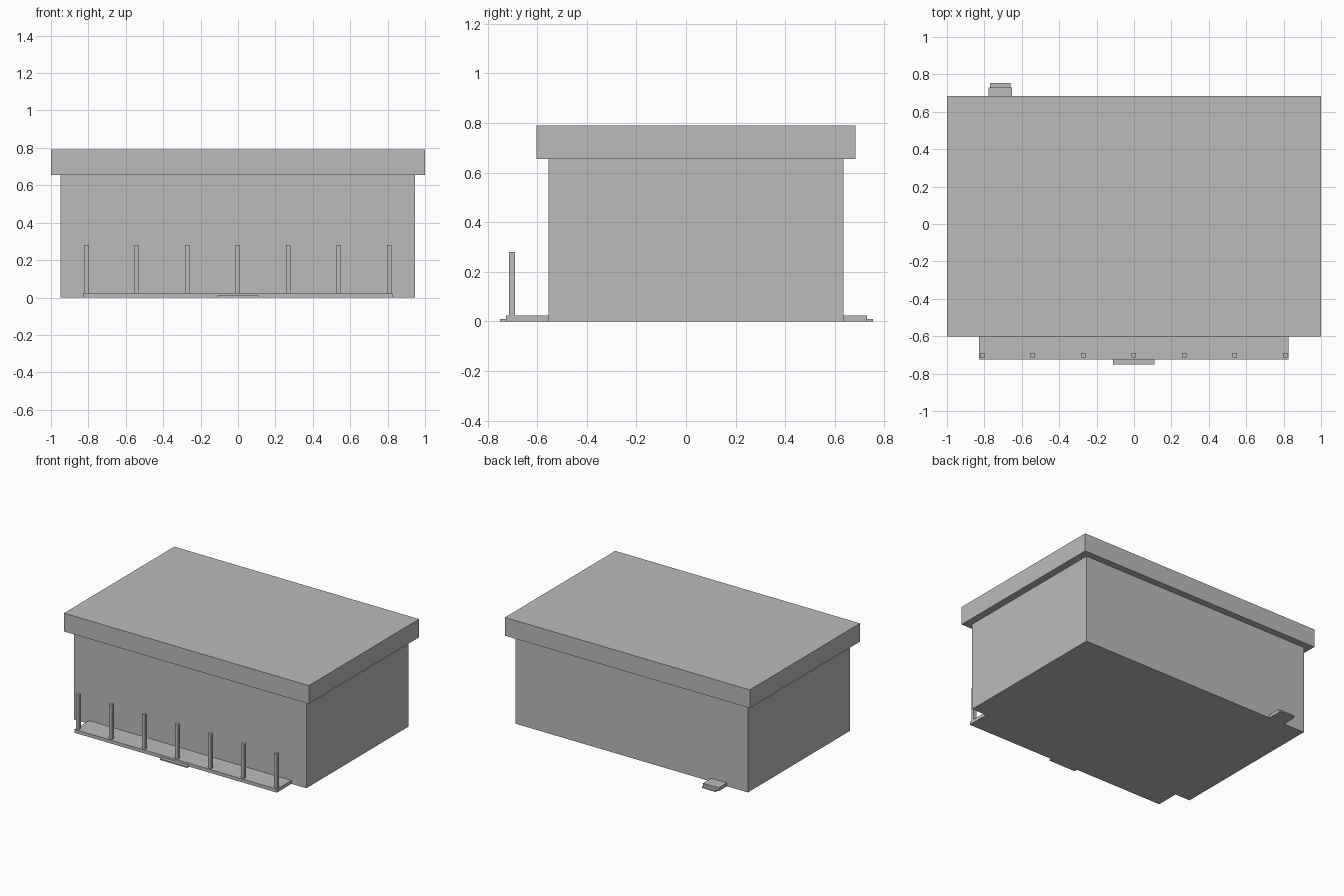
import bpy
import bmesh
from mathutils import Vector

old = bpy.data.objects.get("Cube")
if old:
    bpy.data.objects.remove(old, do_unlink=True)

grey = bpy.data.materials.new("plain_grey")
grey.use_nodes = True
grey.diffuse_color = (0.5, 0.5, 0.5, 1)
grey.node_tree.nodes["Principled BSDF"].inputs["Base Color"].default_value = (0.5, 0.5, 0.5, 1)


def box(name, low, high):
    """Flat-faced box between two opposite corners."""
    low, high = Vector(low), Vector(high)
    bm = bmesh.new()
    bmesh.ops.create_cube(bm, size=1)
    bmesh.ops.scale(bm, vec=high - low, verts=bm.verts)
    bmesh.ops.translate(bm, vec=(low + high) / 2, verts=bm.verts)
    mesh = bpy.data.meshes.new(name)
    bm.to_mesh(mesh)
    bm.free()
    mesh.materials.append(grey)
    obj = bpy.data.objects.new(name, mesh)
    bpy.context.collection.objects.link(obj)
    return obj


# Main building
BODY_FRONT, BODY_BACK = -0.555, 0.634
DECK_TOP, STEP_TOP = 0.025, 0.01
box("walls", (-0.95, BODY_FRONT, 0), (0.947, BODY_BACK, 0.655))
box("flat_roof", (-1, -0.602, 0.655), (1, 0.684, 0.79))

# Front porch with its step and row of posts
box("porch_deck", (-0.828, -0.725, 0), (0.825, BODY_FRONT, DECK_TOP))
box("porch_step", (-0.111, -0.75, 0), (0.109, -0.725, STEP_TOP))
for i in range(7):
    x = -0.812 + i * 0.27
    box(f"porch_post_{i + 1}", (x - 0.012, -0.714, DECK_TOP), (x + 0.012, -0.69, 0.28))

# Back door landing and step
box("back_landing", (-0.779, BODY_BACK, 0), (-0.651, 0.73, DECK_TOP))
box("back_step", (-0.77, 0.73, 0), (-0.66, 0.753, STEP_TOP))
